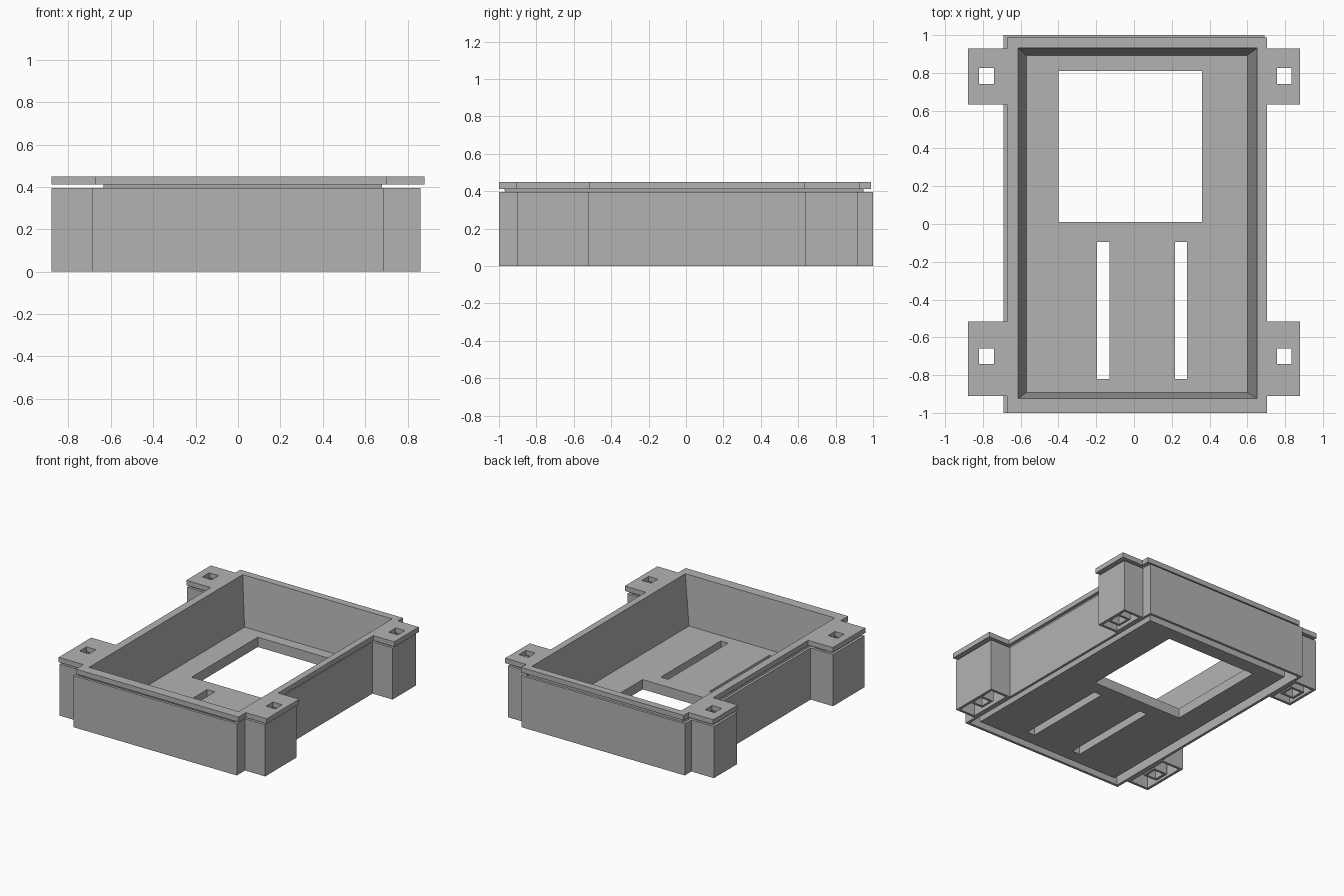
import bpy
import bmesh

cube = bpy.data.objects.get("Cube")
if cube:
    bpy.data.objects.remove(cube, do_unlink=True)

grey = bpy.data.materials.new("plain_grey")
grey.use_nodes = True
grey.diffuse_color = (0.45, 0.45, 0.45, 1)
grey.node_tree.nodes["Principled BSDF"].inputs["Base Color"].default_value = grey.diffuse_color


def finish(name, bm):
    bmesh.ops.recalc_face_normals(bm, faces=bm.faces)
    mesh = bpy.data.meshes.new(name)
    bm.to_mesh(mesh)
    bm.free()
    mesh.materials.append(grey)
    obj = bpy.data.objects.new(name, mesh)
    bpy.context.collection.objects.link(obj)
    return obj


def inside(rects, x, y):
    return any(a < x < b and c < y < d for a, b, c, d in rects)


def slab(name, solids, holes, z0, z1):
    """Extrude the union of rectangles (x0, x1, y0, y1) minus the holes."""
    rects = solids + holes
    xs = sorted({v for r in rects for v in r[:2]})
    ys = sorted({v for r in rects for v in r[2:]})
    bm = bmesh.new()
    grid = {(x, y): bm.verts.new((x, y, z0)) for x in xs for y in ys}
    for a, b in zip(xs, xs[1:]):
        for c, d in zip(ys, ys[1:]):
            mx, my = (a + b) / 2, (c + d) / 2
            if inside(solids, mx, my) and not inside(holes, mx, my):
                bm.faces.new([grid[p] for p in ((a, c), (b, c), (b, d), (a, d))])
    bmesh.ops.delete(bm, geom=[v for v in bm.verts if not v.link_faces], context='VERTS')
    top = bmesh.ops.extrude_face_region(bm, geom=bm.faces[:], use_keep_orig=True)
    verts = [g for g in top["geom"] if isinstance(g, bmesh.types.BMVert)]
    bmesh.ops.translate(bm, verts=verts, vec=(0, 0, z1 - z0))
    return finish(name, bm)


def ring(name, sections):
    """Closed wall lofted round a cycle of rectangles at given heights."""
    bm = bmesh.new()
    loops = [[bm.verts.new((x, y, z)) for x, y in ((a, c), (b, c), (b, d), (a, d))]
             for (a, b, c, d), z in sections]
    for i, low in enumerate(loops):
        high = loops[(i + 1) % len(loops)]
        for j in range(4):
            k = (j + 1) % 4
            bm.faces.new((low[j], low[k], high[k], high[j]))
    return finish(name, bm)


def inset(rect, t):
    a, b, c, d = rect
    return (a + t, b - t, c + t, d - t)


shell_top, rim_base, rim_top, floor_top = 0.395, 0.412, 0.45, 0.075

# Screw holes, one in each corner post
holes = [(x0, x1, y0, y1)
         for x0, x1 in ((-0.82, -0.74), (0.757, 0.835))
         for y0, y1 in ((0.74, 0.825), (-0.742, -0.66))]

# Outer shell with four hollow corner posts, open underneath
body = (-0.69, 0.69, -1.0, 1.0)
posts = [(x0, x1, y0, y1)
         for x0, x1 in ((-0.88, -0.69), (0.69, 0.86))
         for y0, y1 in ((0.64, 0.92), (-0.9, -0.52))]
slab("outer_shell", [body] + posts,
     [inset(body, 0.02)] + [inset(p, 0.02) for p in posts], 0, shell_top)

# Square sleeves around the screw holes
for i, h in enumerate(holes):
    slab(f"screw_sleeve_{i + 1}", [inset(h, -0.018)], [h], 0, shell_top)

# Sloping basin wall
basin_top = (-0.613, 0.652, -0.923, 0.932)
basin_floor = (-0.57, 0.6, -0.893, 0.893)
ring("basin_wall", [((-0.635, 0.68, -0.97, 0.95), rim_base),
                    ((-0.595, 0.625, -0.92, 0.92), 0),
                    (basin_floor, 0),
                    (basin_floor, floor_top),
                    (basin_top, rim_top),
                    ((-0.635, 0.68, -0.97, 0.95), rim_top - 0.001)])

# Basin floor with a window and two long slots
slab("basin_floor", [basin_floor],
     [(-0.4, 0.36, 0.01, 0.81), (-0.195, -0.13, -0.82, -0.095),
      (0.217, 0.28, -0.82, -0.095)], 0, floor_top)

# Top rim with four screw tabs
tabs = [(x0, x1, y0, y1)
        for x0, x1 in ((-0.88, -0.672), (0.703, 0.88))
        for y0, y1 in ((0.632, 0.928), (-0.91, -0.517))]
slab("top_rim", [(-0.672, 0.703, -1.0, 0.988)] + tabs,
     [basin_top] + holes, rim_base, rim_top)
